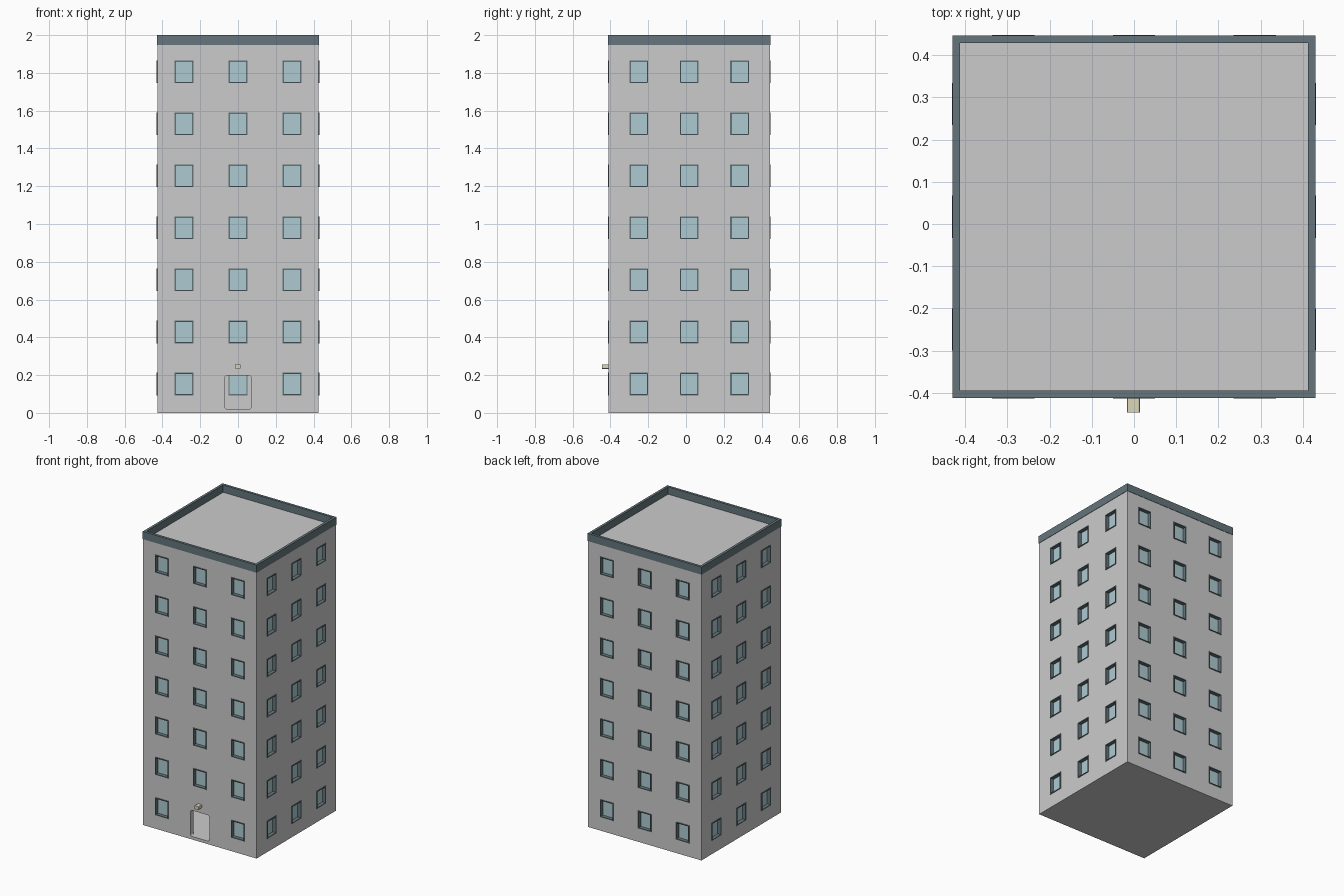
import bpy, bmesh, math
from mathutils import Matrix, Vector

if "Cube" in bpy.data.objects:
    bpy.data.objects.remove(bpy.data.objects["Cube"])

CY = 0.017            # centre of the tower in y
HALF = 0.427          # half width of the walls
WALL = 0.03           # wall thickness
WIN_W, WIN_H = 0.10, 0.12
ROWS = [0.153 + 0.2755 * i for i in range(7)]


def material(name, rgb):
    m = bpy.data.materials.new(name)
    m.diffuse_color = (*rgb, 1)
    m.use_nodes = True
    m.node_tree.nodes["Principled BSDF"].inputs["Base Color"].default_value = m.diffuse_color
    return m


def add_box(bm, lo, hi, mat=Matrix(), flip=False):
    lo, hi = Vector(lo), Vector(hi)
    verts = bmesh.ops.create_cube(bm, size=1)["verts"]
    for v in verts:
        v.co = mat @ Vector([(lo[i] + hi[i]) / 2 + v.co[i] * (hi[i] - lo[i]) for i in range(3)])
    if flip:
        bmesh.ops.reverse_faces(bm, faces=list({f for v in verts for f in v.link_faces}))
    return verts


def add_ring(bm, outer, inner, d0, d1, mat):
    """Rectangular ring; outer and inner are (half a, half b), extruded along local y."""
    loops = []
    for (a, b), d in ((outer, d0), (outer, d1), (inner, d1), (inner, d0)):
        loops.append([bm.verts.new(mat @ Vector((sx * a, d, sz * b)))
                      for sx, sz in ((-1, -1), (1, -1), (1, 1), (-1, 1))])
    faces = []
    for k in range(4):
        p, q = loops[k], loops[(k + 1) % 4]
        for i in range(4):
            j = (i + 1) % 4
            faces.append(bm.faces.new((p[i], p[j], q[j], q[i])))
    bmesh.ops.recalc_face_normals(bm, faces=faces)


def make(name, bm, mat=None):
    me = bpy.data.meshes.new(name)
    bm.to_mesh(me)
    bm.free()
    ob = bpy.data.objects.new(name, me)
    bpy.context.collection.objects.link(ob)
    if mat:
        me.materials.append(mat)
    return ob


def window_places():
    """Window transforms: local x along the wall, local -y outward."""
    for side in range(4):
        turn = Matrix.Translation((0, CY, 0)) @ Matrix.Rotation(side * math.pi / 2, 4, 'Z')
        step = 0.267 if side % 2 else 0.286
        for col in (-1, 0, 1):
            for row, z in enumerate(ROWS):
                if side == 0 and col == 0 and row == 0:
                    continue      # the doorway is here
                yield turn @ Matrix.Translation((col * step, -HALF, z))


slate = material("slate", (0.13, 0.18, 0.20))
glass_blue = material("glass", (0.42, 0.60, 0.64))
cream = material("cream", (0.72, 0.68, 0.48))

# Hollow tower with floor and roof slabs
bm = bmesh.new()
inn = HALF - WALL
add_box(bm, (-HALF, CY - HALF, 0), (HALF, CY + HALF, 1.95))
add_box(bm, (-inn, CY - inn, 0.02), (inn, CY + inn, 1.92), flip=True)
tower = make("tower_walls", bm)

# Window frames, panes and opening cutters
frames, panes, cut = bmesh.new(), bmesh.new(), bmesh.new()
w, h, t = WIN_W / 2, WIN_H / 2, 0.006
for m in window_places():
    add_ring(frames, (w, h), (w - t, h - t), -0.004, WALL + 0.001, m)
    add_box(panes, (-w + t, 0.021, -h + t), (w - t, 0.026, h - t), m)
    add_box(cut, (-w, -0.02, -h), (w, WALL + 0.02, h), m)
make("window_frames", frames, slate)
make("window_panes", panes, glass_blue)

# Doorway cutter with rounded corners
y0, y1 = CY - HALF - 0.02, CY - HALF + WALL + 0.02
pts = []
r = 0.014
for cx, cz, a0 in ((0.071 - r, 0.198 - r, 0), (-0.071 + r, 0.198 - r, 90),
                   (-0.071 + r, 0.0205 + r, 180), (0.071 - r, 0.0205 + r, 270)):
    for k in range(5):
        a = math.radians(a0 + k * 22.5)
        pts.append((cx + r * math.cos(a), cz + r * math.sin(a)))
front = cut.faces.new([cut.verts.new((x, y0, z)) for x, z in pts])
ext = bmesh.ops.extrude_face_region(cut, geom=[front], use_keep_orig=True)
for g in ext["geom"]:
    if isinstance(g, bmesh.types.BMVert):
        g.co.y = y1
bmesh.ops.recalc_face_normals(cut, faces=cut.faces[:])
cutter = make("opening_cutter", cut)
cutter.hide_render = True

# Cut the openings and bake the result
mod = tower.modifiers.new("openings", 'BOOLEAN')
mod.operation = 'DIFFERENCE'
mod.solver = 'EXACT'
mod.object = cutter
bpy.context.view_layer.objects.active = tower
bpy.ops.object.modifier_apply(modifier=mod.name)
bpy.data.objects.remove(cutter)

# Parapet around the roof
bm = bmesh.new()
add_ring(bm, (0.4295, 0.4295), (0.412, 0.412), -2.0, -1.948,
         Matrix.Translation((0, CY, 0)) @ Matrix.Rotation(-math.pi / 2, 4, 'X') @ Matrix.Scale(-1, 4, (0, 1, 0))
         @ Matrix.Scale(-1, 4, (0, 1, 0)))
parapet = make("roof_parapet", bm, slate)
if min(v.co.z for v in parapet.data.vertices) < 0:
    for v in parapet.data.vertices:
        v.co.z = -v.co.z
    parapet.data.flip_normals()

# Lamp above the doorway
bm = bmesh.new()
add_box(bm, (-0.016, -0.446, 0.233), (0.014, CY - HALF + 0.005, 0.257))
bmesh.ops.bevel(bm, geom=[e for e in bm.edges if abs(e.verts[0].co.y - e.verts[1].co.y) > 0.01],
                offset=0.004, segments=2, affect='EDGES', profile=0.5)
make("door_lamp", bm, cream)
